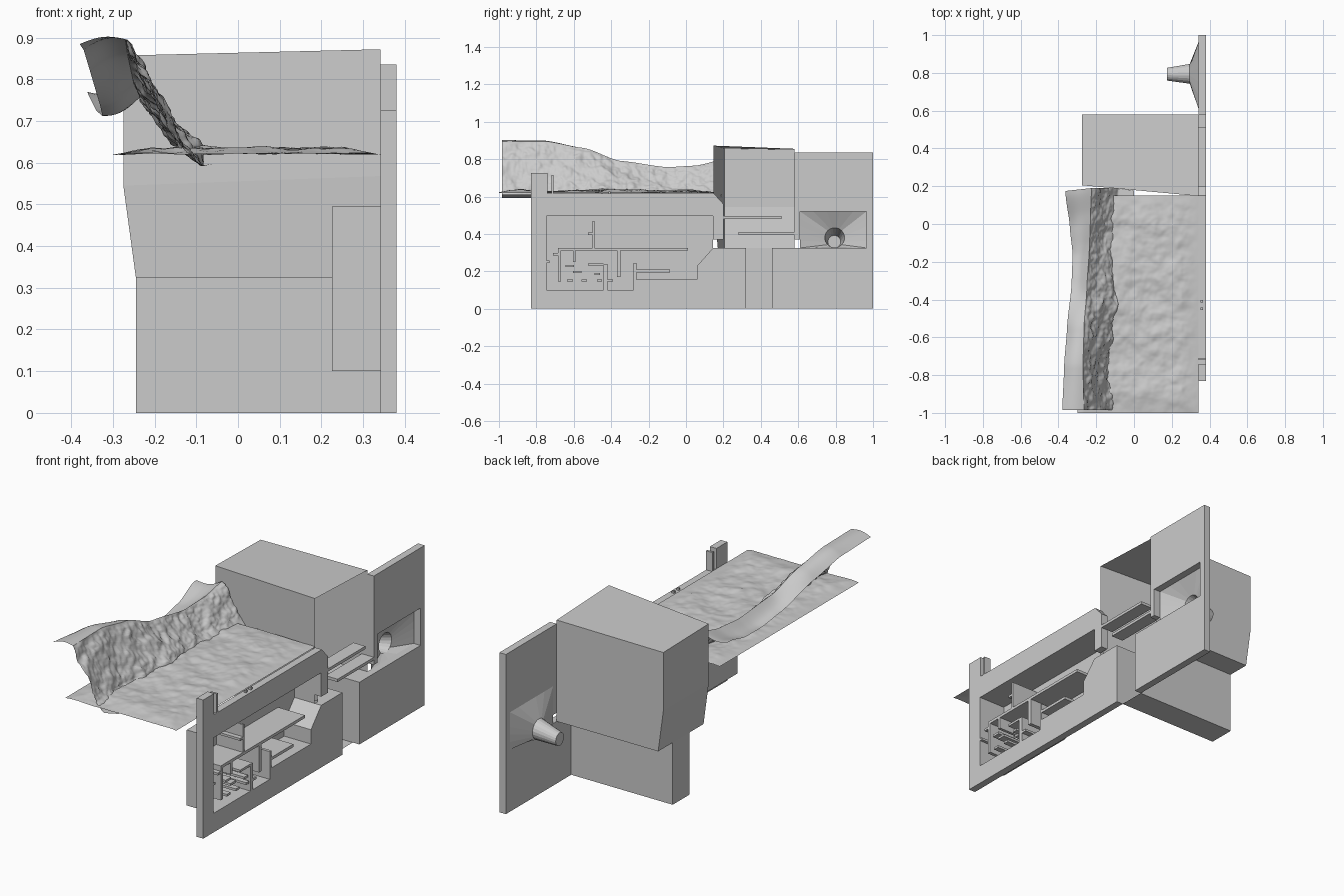
import bpy, bmesh, math
from mathutils import Vector, noise

if "Cube" in bpy.data.objects:
    bpy.data.objects.remove(bpy.data.objects["Cube"])

FRONT, FACE = 0.38, 0.342     # front of the panel and the plane it backs onto


def finish(name, bm, smooth=False, recalc=True):
    if recalc:
        bmesh.ops.recalc_face_normals(bm, faces=bm.faces[:])
    me = bpy.data.meshes.new(name)
    bm.to_mesh(me)
    bm.free()
    for p in me.polygons:
        p.use_smooth = smooth
    ob = bpy.data.objects.new(name, me)
    bpy.context.collection.objects.link(ob)
    return ob


def prism(name, outline, x0, x1, open_front=False):
    """Extrude a (y, z) outline along x, optionally leaving the x1 side open."""
    bm = bmesh.new()
    a = [bm.verts.new((x0, y, z)) for y, z in outline]
    b = [bm.verts.new((x1, y, z)) for y, z in outline]
    n = len(a)
    bm.faces.new(a)
    if not open_front:
        bm.faces.new(b[::-1])
    for i in range(n):
        j = (i + 1) % n
        bm.faces.new((a[i], b[i], b[j], a[j]))
    return finish(name, bm)


def bar(name, y0, y1, z0, z1, x0=0.225, x1=FRONT):
    return prism(name, [(y0, z0), (y1, z0), (y1, z1), (y0, z1)], x0, x1)


def ease(keys, t):
    """Smooth interpolation through (t, value...) keys."""
    if t <= keys[0][0]:
        return keys[0][1:]
    for a, b in zip(keys, keys[1:]):
        if t <= b[0]:
            s = (t - a[0]) / (b[0] - a[0])
            s = 0.5 * s + 0.5 * s * s * (3 - 2 * s)
            return [p + (q - p) * s for p, q in zip(a[1:], b[1:])]
    return keys[-1][1:]


def rough(x, y, z, scale, octaves=4):
    return noise.fractal(Vector((x, y, z)) * scale, 0.8, 2.0, octaves)


def grid(name, nu, nv, fn):
    bm = bmesh.new()
    rows = [[bm.verts.new(fn(i / nu, j / nv)) for j in range(nv + 1)] for i in range(nu + 1)]
    for r, s in zip(rows, rows[1:]):
        for j in range(nv):
            bm.faces.new((r[j], r[j + 1], s[j + 1], s[j]))
    return finish(name, bm, smooth=True)


# Front panel, in two pieces either side of the shaft
prism("left_panel", [(-.83, 0), (.32, 0), (.32, .325), (.145, .325), (.06, .23), (.06, .155),
                     (-.28, .155), (-.28, .1), (-.745, .1), (-.745, .495), (.145, .495),
                     (.145, .37), (.2, .37), (.2, .56), (.15, .615), (-.74, .615),
                     (-.74, .725), (-.83, .725)], FACE, FRONT)
prism("right_panel", [(.46, 0), (1, 0), (1, .835), (.58, .835), (.58, .37), (.61, .37),
                      (.61, .52), (.965, .52), (.965, .325), (.46, .325)], FACE, FRONT)

# Shallow room behind the left panel
prism("left_room", [(.145, .495), (.145, .325), (.06, .23), (.06, .155), (-.28, .155),
                    (-.28, .1), (-.745, .1), (-.745, .495)], .225, FACE, open_front=True)

# Partitions and ledges inside that room: y0, y1, z0, z1
for i, b in enumerate([(-.685, .01, .31, .325), (-.685, -.667, .145, .31), (-.605, -.59, .25, .31),
                       (-.37, -.35, .17, .31), (-.5, -.49, .325, .47), (-.28, -.265, .1, .245),
                       (-.44, -.42, .1, .24), (-.265, -.085, .195, .21)]):
    bar(f"partition_{i}", *b)
for i, (y, z, w) in enumerate([(-.645, .222, .045), (-.605, .19, .045), (-.635, .145, .03),
                               (-.56, .145, .03), (-.525, .23, .065), (-.49, .18, .03),
                               (-.475, .145, .025), (-.42, .145, .03), (-.46, .23, .02),
                               (-.525, .395, .025), (-.71, .285, .025), (-.745, .245, .015)]):
    bar(f"ledge_{i}", y, y + w, z, z + .012)

# Thin post and two studs on top of the panel
bar("thin_post", -.72, -.709, .615, .715, FACE, FRONT)
for y in (-.455, -.415):
    bar("stud", y, y + .012, .615, .627, .352, .365)

# Tall room: tapered shell, open to the front panel
bm = bmesh.new()
levels = [
    [(FACE, .17, .325), (FACE, .58, .325), (-.245, .58, .325), (-.245, .205, .325)],
    [(FACE, .148, .568), (FACE, .58, .568), (-.275, .58, .545), (-.275, .205, .545)],
    [(FACE, .148, .872), (FACE, .58, .855), (-.275, .58, .85), (-.275, .205, .857)]]
rings = [[bm.verts.new(p) for p in lv] for lv in levels]
for lo, hi in zip(rings, rings[1:]):
    for i in (1, 2, 3):
        j = (i + 1) % 4
        bm.faces.new((lo[i], lo[j], hi[j], hi[i]))
bm.faces.new(rings[2])
shaft = [bm.verts.new((x, y, .325)) for y in (.32, .46) for x in (FACE, -.245)]
lo = rings[0]
bm.faces.new((lo[0], shaft[0], shaft[1], lo[3]))
bm.faces.new((shaft[2], lo[1], lo[2], shaft[3]))
finish("tall_room", bm)

# Shaft below the tall room, open at top and front
bm = bmesh.new()
b = [bm.verts.new((x, y, 0)) for x, y in ((FACE, .32), (-.245, .32), (-.245, .46), (FACE, .46))]
t = [bm.verts.new((v.co.x, v.co.y, .325)) for v in b]
bm.faces.new(b)
for i in range(3):
    bm.faces.new((b[i], b[i + 1], t[i + 1], t[i]))
finish("lower_shaft", bm)

# Platforms across the tall room
bar("upper_platform", .2, .51, .48, .495, .31)
bar("lower_platform", .28, .58, .395, .41, .31)

# Funnel: rectangular mouth narrowing to a round, slightly drooping tunnel
bm = bmesh.new()
corners = [(.61, .325), (.965, .325), (.965, .52), (.61, .52)]
mouth = []
for i in range(4):
    (y0, z0), (y1, z1) = corners[i], corners[(i + 1) % 4]
    mouth += [(FACE, y0 + (y1 - y0) * k / 5, z0 + (z1 - z0) * k / 5) for k in range(5)]


def circle(x, y, z, r):
    return [(x, y + r * math.cos(a), z + r * math.sin(a))
            for a in (math.radians(225 + 18 * i) for i in range(20))]


rings = [[bm.verts.new(p) for p in ring]
         for ring in (mouth, circle(.295, .795, .38, .053), circle(.175, .793, .358, .034))]
for a, b in zip(rings, rings[1:]):
    for i in range(20):
        j = (i + 1) % 20
        bm.faces.new((a[i], a[j], b[j], b[i]))
bm.faces.new(rings[2])
finish("funnel_tunnel", bm)


# Bumpy ground sheet with flat borders
def ground(u, v):
    x, y = -.3 + .642 * u, -1 + 1.15 * v
    edge = min(1, 7 * min(u, 1 - u), 7 * min(v + .04, 1.04 - v))
    h = .011 + .012 * rough(x, y, 0, 5, 3) + .003 * rough(x, y, 4, 25, 2)
    return x, y, .619 + max(0, h) * edge


grid("ground", 90, 150, ground)

# Ridge: rocky slope, running on below the ground
crest = [(-1, -.265, .895), (-.75, -.27, .895), (-.55, -.265, .86), (-.35, -.25, .79),
         (-.1, -.235, .757), (.05, -.23, .765), (.19, -.225, .795)]
foot = [(-1, -.125), (-.75, -.14), (-.55, -.12), (-.42, -.085), (-.3, -.115), (-.1, -.14), (.19, -.12)]
back = [(-1, -.38, .885), (-.75, -.37, .87), (-.55, -.355, .82), (-.3, -.33, .735),
        (-.15, -.325, .712), (0, -.34, .725), (.17, -.362, .77)]


def slope(u, v):
    y = -.985 + 1.175 * u
    cx, cz = ease(crest, y)
    fx, = ease(foot, y)
    x, z = ease([(0, cx, cz), (.7, fx, .64), (.85, -.085, .592), (1, 0, .61)], v)
    n = min(1, 10 * v) * min(1, max(0, (.9 - v) * 5))
    d = .014 * rough(x, y, z, 9) + .006 * rough(x, y, z, 30, 3)
    return x + d * n * .85, y - .012 * max(0, v - .8) * 5 * (u > .5), z + d * n * .5


grid("ridge_slope", 180, 50, slope)


# Smooth strip curving back from the crest
def strip(u, v):
    y = -.985 + 1.175 * u
    cx, cz = ease(crest, y)
    bx, bz = ease(back, y)
    lift = ease([(-1, .012), (-.6, .014), (-.25, -.015), (.19, -.018)], y)[0]
    return cx + (bx - cx) * v, y - .015 * v * u, cz + (bz - cz) * v + lift * math.sin(math.pi * v)


grid("ridge_top", 80, 10, strip)
